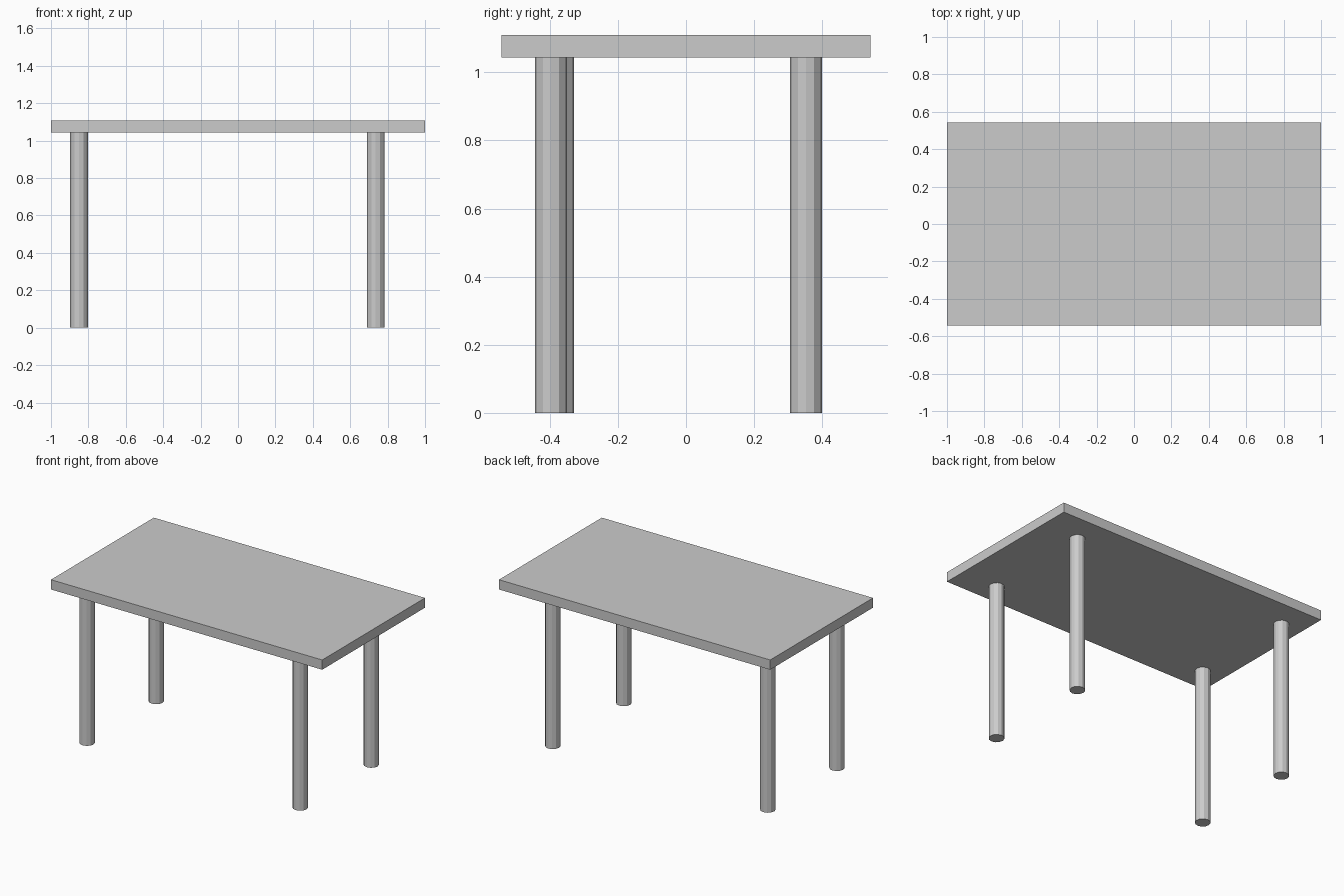
import bpy

cube = bpy.data.objects.get("Cube")
if cube:
    bpy.data.objects.remove(cube, do_unlink=True)

# Single plain grey
grey = bpy.data.materials.new("plain_grey")
grey.use_nodes = True
colour = (0.6, 0.6, 0.6, 1)
grey.diffuse_color = colour
grey.node_tree.nodes["Principled BSDF"].inputs["Base Color"].default_value = colour

LEG_HEIGHT = 1.044
TOP_HEIGHT = 1.109
LEG_RADIUS = 0.047


def finish(name):
    obj = bpy.context.object
    obj.name = name
    obj.data.materials.append(grey)
    return obj


# Table top slab
bpy.ops.mesh.primitive_cube_add(size=1, location=(0, 0, (LEG_HEIGHT + TOP_HEIGHT) / 2))
top = finish("table_top")
top.scale = (2, 1.083, TOP_HEIGHT - LEG_HEIGHT)
bpy.ops.object.transform_apply(location=False, rotation=False, scale=True)

# Four faceted legs, set slightly unevenly under the top
legs = {
    "front_right_leg": (-0.85, -0.376),
    "front_left_leg": (0.736, -0.396),
    "back_right_leg": (-0.85, 0.352),
    "back_left_leg": (0.736, 0.352),
}
for name, (x, y) in legs.items():
    bpy.ops.mesh.primitive_cylinder_add(vertices=12, radius=LEG_RADIUS, depth=LEG_HEIGHT,
                                        location=(x, y, LEG_HEIGHT / 2))
    finish(name)
